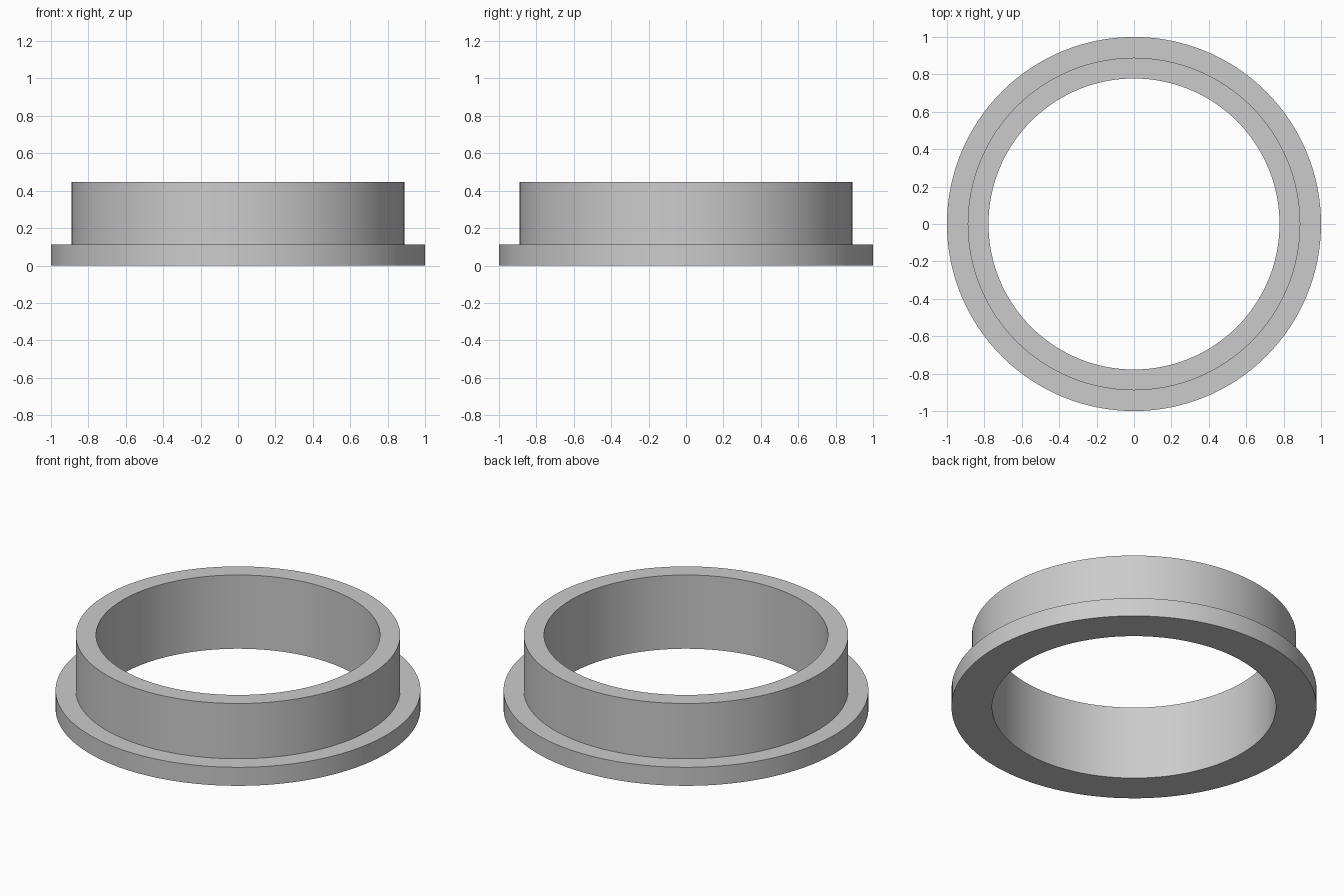
import bpy
import bmesh
import math

cube = bpy.data.objects.get("Cube")
if cube:
    bpy.data.objects.remove(cube, do_unlink=True)

BORE, SLEEVE, FLANGE = 0.778, 0.889, 1.0
FLANGE_TOP, SLEEVE_TOP = 0.112, 0.446
SEGMENTS = 128

# Plain grey material
grey = bpy.data.materials.new("plain_grey")
grey.use_nodes = True
colour = (0.6, 0.6, 0.6, 1)
grey.diffuse_color = colour
grey.node_tree.nodes["Principled BSDF"].inputs["Base Color"].default_value = colour

# Flanged sleeve: closed L-shaped section spun around the z axis
section = [(BORE, 0), (FLANGE, 0), (FLANGE, FLANGE_TOP),
           (SLEEVE, FLANGE_TOP), (SLEEVE, SLEEVE_TOP), (BORE, SLEEVE_TOP)]
bm = bmesh.new()
verts = [bm.verts.new((r, 0, z)) for r, z in section]
edges = [bm.edges.new((v, verts[(i + 1) % len(verts)])) for i, v in enumerate(verts)]
bmesh.ops.spin(bm, geom=verts + edges, cent=(0, 0, 0), axis=(0, 0, 1),
               angle=math.tau, steps=SEGMENTS)
bmesh.ops.remove_doubles(bm, verts=bm.verts, dist=0.0001)
bmesh.ops.recalc_face_normals(bm, faces=bm.faces)

mesh = bpy.data.meshes.new("flanged_sleeve")
bm.to_mesh(mesh)
bm.free()
mesh.materials.append(grey)
sleeve = bpy.data.objects.new("flanged_sleeve", mesh)
bpy.context.collection.objects.link(sleeve)

# Smooth walls with crisp rims
bpy.ops.object.select_all(action='DESELECT')
sleeve.select_set(True)
bpy.context.view_layer.objects.active = sleeve
bpy.ops.object.shade_smooth_by_angle(angle=math.radians(30))
